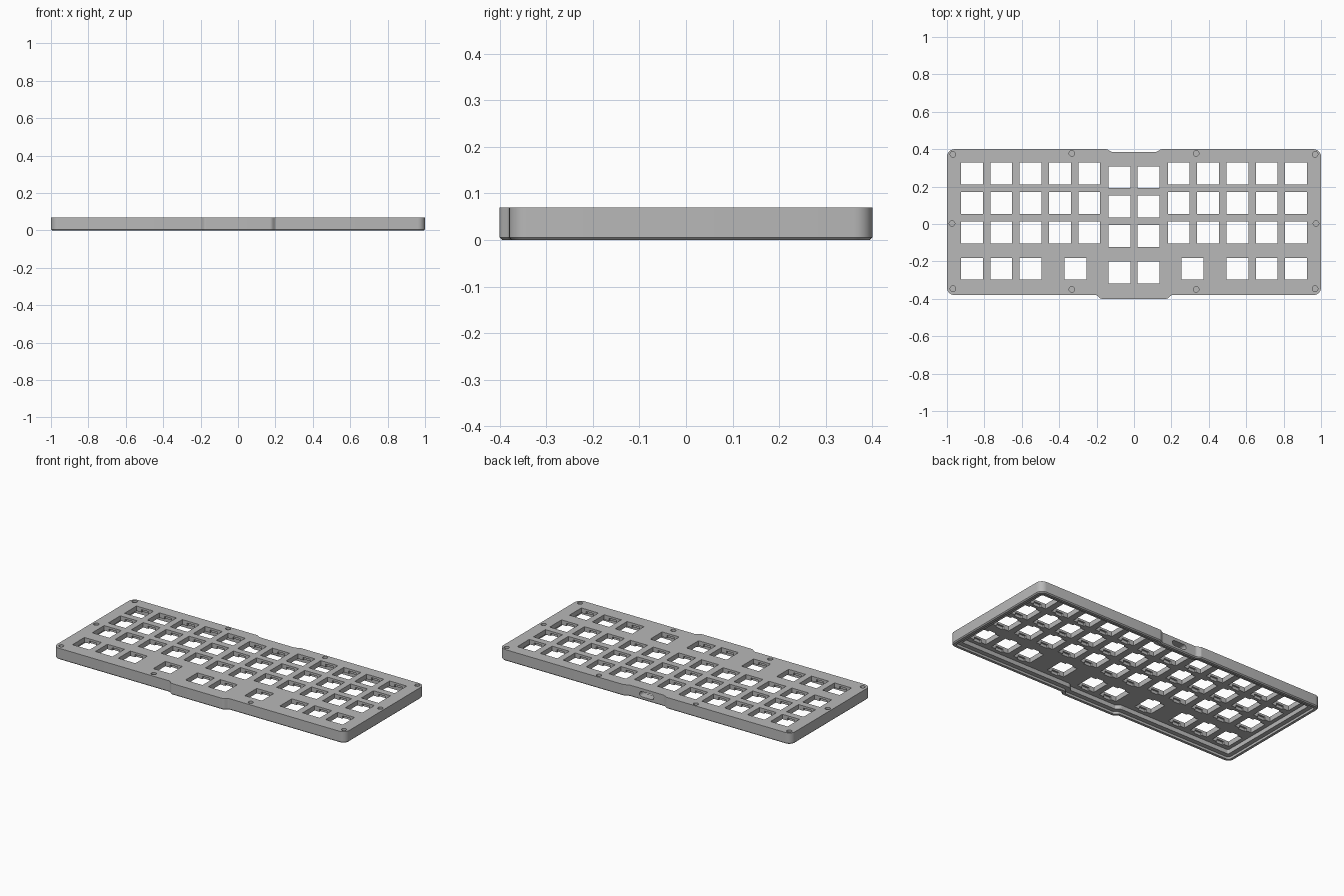
import bpy, bmesh, math
from mathutils import Vector

cube = bpy.data.objects.get("Cube")
if cube:
    bpy.data.objects.remove(cube, do_unlink=True)

TOP, PLATE_UNDERSIDE = 0.07, 0.04
PITCH, HOLE = 0.157, 0.117

grey = bpy.data.materials.new("matte_grey")
grey.use_nodes = True
colour = (0.48, 0.48, 0.48, 1)
grey.diffuse_color = colour
grey.node_tree.nodes["Principled BSDF"].inputs["Base Color"].default_value = colour

# Right half of the case outline, counter-clockwise: x, y, corner radius
HALF = [(0.18, -0.40, 0.025), (0.20, -0.38, 0.015), (1, -0.38, 0.04),
        (1, 0.40, 0.04), (0.145, 0.40, 0.015), (0.12, 0.385, 0.025)]
OUTLINE = HALF + [(-x, y, r) for x, y, r in reversed(HALF)]


def rounded_outline(inset=0.0, steps=6):
    """Case outline moved inward, with an arc at each corner."""
    raw = [Vector(p[:2]) for p in OUTLINE]
    n = len(raw)
    corners = []
    for i, p in enumerate(raw):
        a = (p - raw[i - 1]).normalized()
        b = (raw[(i + 1) % n] - p).normalized()
        na, nb = Vector((-a.y, a.x)), Vector((-b.y, b.x))
        corners.append(p + (na + nb) * inset / (1 + na.dot(nb)))
    result = []
    for i, p in enumerate(corners):
        u, v = corners[i - 1] - p, corners[(i + 1) % n] - p
        half = u.angle(v) / 2
        convex = u.cross(v) < 0
        radius = max(OUTLINE[i][2] + (-inset if convex else inset), 0.008)
        reach = min(radius / math.tan(half), 0.45 * min(u.length, v.length))
        radius = reach * math.tan(half)
        u.normalize()
        v.normalize()
        centre = p + (u + v).normalized() * radius / math.sin(half)
        start, end = p + u * reach - centre, p + v * reach - centre
        sweep = math.pi - 2 * half
        for k in range(steps + 1):
            t = k / steps
            arc = (start * math.sin((1 - t) * sweep) + end * math.sin(t * sweep)) / math.sin(sweep)
            result.append(centre + arc)
    return result


def add_loft(bm, rings):
    """Closed solid through rings of (points, z)."""
    loops = [[bm.verts.new((p[0], p[1], z)) for p in pts] for pts, z in rings]
    n = len(loops[0])
    for low, high in zip(loops, loops[1:]):
        for i in range(n):
            j = (i + 1) % n
            bm.faces.new((low[i], low[j], high[j], high[i]))
    bm.faces.new(loops[0][::-1])
    bm.faces.new(loops[-1])


def add_box(bm, x, y, w, d, z0, z1):
    pts = [(x - w / 2, y - d / 2), (x + w / 2, y - d / 2),
           (x + w / 2, y + d / 2), (x - w / 2, y + d / 2)]
    add_loft(bm, [(pts, z0), (pts, z1)])


def circle(x, y, r, n=24):
    return [(x + r * math.cos(math.tau * i / n), y + r * math.sin(math.tau * i / n)) for i in range(n)]


def make_object(name, bm):
    bmesh.ops.recalc_face_normals(bm, faces=bm.faces)
    mesh = bpy.data.meshes.new(name)
    bm.to_mesh(mesh)
    bm.free()
    obj = bpy.data.objects.new(name, mesh)
    bpy.context.collection.objects.link(obj)
    return obj


# Case body with chamfered lower edge
bm = bmesh.new()
add_loft(bm, [(rounded_outline(0.006), 0), (rounded_outline(), 0.006), (rounded_outline(), TOP)])
case = make_object("keyboard_case", bm)
case.data.materials.append(grey)
cutters = []

# Shallow recess for a base cover, then the deep cavity
for name, inset, height in (("cover_recess", 0.022, 0.014), ("cavity", 0.05, PLATE_UNDERSIDE)):
    bm = bmesh.new()
    add_loft(bm, [(rounded_outline(inset), -0.05), (rounded_outline(inset), height)])
    cutters.append(make_object(name, bm))

# Key positions
keys = []
for side in (-1, 1):
    for y in (0.27, 0.112, -0.046):
        keys += [(side * (0.239 + PITCH * i), y) for i in range(5)]
    keys += [(side * (0.239 + PITCH * i), -0.239) for i in (2, 3, 4)]
    keys.append((side * 0.313, -0.239))
    keys += [(side * PITCH / 2, y) for y in (0.25, 0.093, -0.064, -0.26)]

# Square key openings, and clip reliefs under the plate
openings, reliefs = bmesh.new(), bmesh.new()
for x, y in keys:
    add_box(openings, x, y, HOLE, HOLE, 0.01, 0.1)
    add_box(reliefs, x, y, 0.05, HOLE + 0.022, 0.02, TOP - 0.013)
cutters += [make_object("key_openings", openings), make_object("clip_reliefs", reliefs)]

# Blind screw holes around the rim
bm = bmesh.new()
for side in (-1, 1):
    for x, y in ((0.968, 0.372), (0.332, 0.377), (0.973, 0.003), (0.968, -0.346), (0.332, -0.35)):
        pts = circle(side * x, y, 0.015)
        add_loft(bm, [(pts, 0.03), (pts, 0.1)])
cutters.append(make_object("screw_holes", bm))

# Rounded cable port through the back wall
bm = bmesh.new()
pill = [(x + math.copysign(0.033, x), z) for x, z in circle(0, 0, 0.016)]
add_loft(bm, [(pill, -0.06), (pill, 0.06)])
for v in bm.verts:
    v.co = (v.co.x, 0.38 + v.co.z, 0.035 + v.co.y)
cutters.append(make_object("cable_port", bm))

# Cut everything out of the case
for cutter in cutters:
    cutter.hide_render = True
    mod = case.modifiers.new(cutter.name, "BOOLEAN")
    mod.operation, mod.solver, mod.object = "DIFFERENCE", "EXACT", cutter
bpy.context.view_layer.update()
evaluated = case.evaluated_get(bpy.context.evaluated_depsgraph_get())
finished = bpy.data.meshes.new_from_object(evaluated)
case.modifiers.clear()
case.data = finished
finished.materials.clear()
finished.materials.append(grey)
for poly in finished.polygons:
    poly.material_index = 0
for cutter in cutters:
    bpy.data.objects.remove(cutter, do_unlink=True)

# Smooth the rounded corners, keep hard edges
for obj in bpy.context.selected_objects:
    obj.select_set(False)
case.select_set(True)
bpy.context.view_layer.objects.active = case
bpy.ops.object.shade_smooth_by_angle(angle=math.radians(25))
